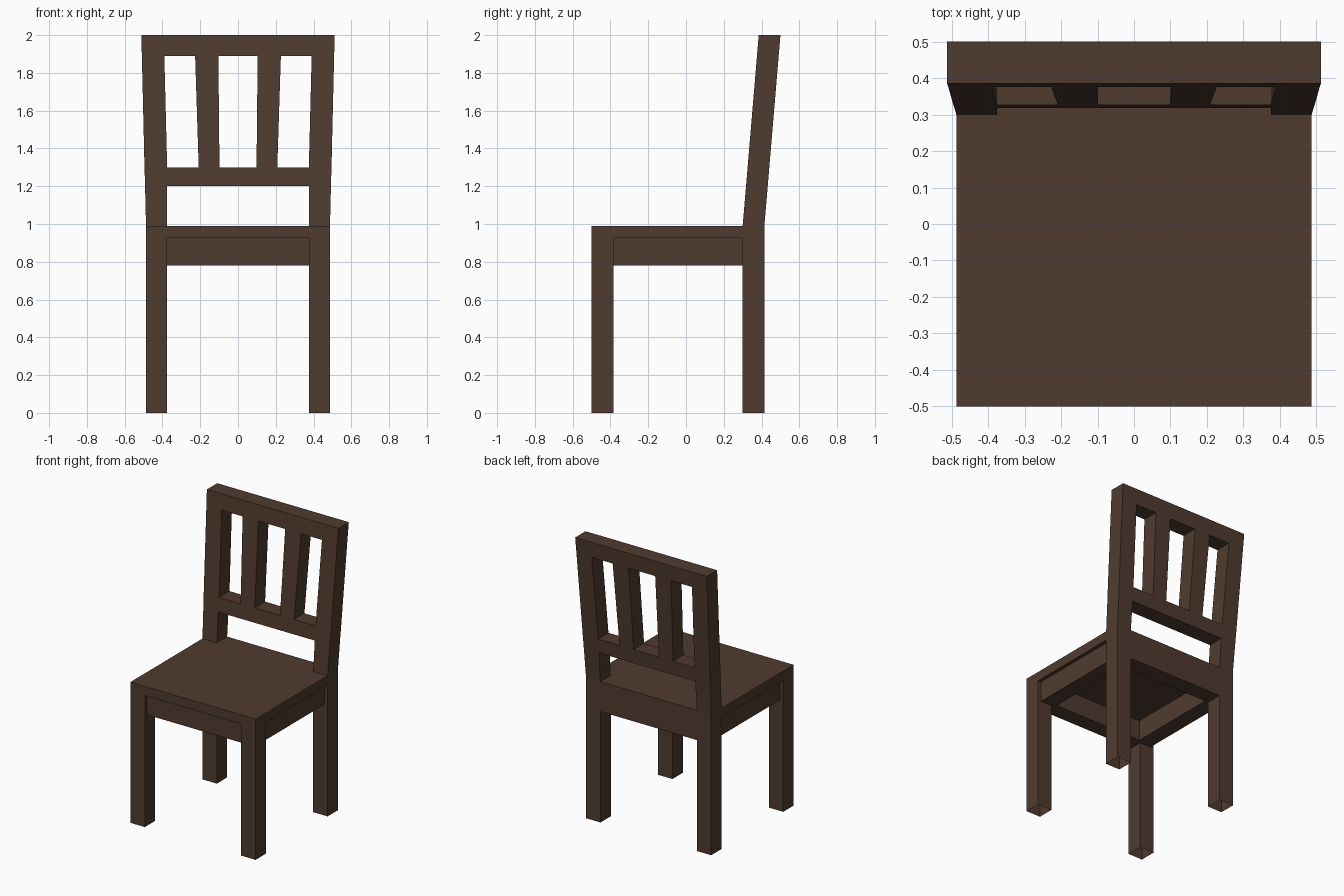
import bpy, bmesh

if "Cube" in bpy.data.objects:
    bpy.data.objects.remove(bpy.data.objects["Cube"])

wood = bpy.data.materials.new("dark brown wood")
wood.diffuse_color = (0.080, 0.044, 0.028, 1)
wood.use_nodes = True
wood.node_tree.nodes["Principled BSDF"].inputs["Base Color"].default_value = wood.diffuse_color


def finish(name, bm):
    bmesh.ops.recalc_face_normals(bm, faces=bm.faces)
    me = bpy.data.meshes.new(name)
    bm.to_mesh(me)
    bm.free()
    me.materials.append(wood)
    ob = bpy.data.objects.new(name, me)
    bpy.context.collection.objects.link(ob)
    return ob


def box(name, x, y, z, open_ends=False):
    bm = bmesh.new()
    bmesh.ops.create_cube(bm, size=1)
    for v in bm.verts:
        v.co = [r[0] if c < 0 else r[1] for c, r in zip(v.co, (x, y, z))]
    bmesh.ops.recalc_face_normals(bm, faces=bm.faces)
    if open_ends:
        ends = [f for f in bm.faces if abs(f.normal.z) > 0.5]
        bmesh.ops.delete(bm, geom=ends, context='FACES_ONLY')
    return finish(name, bm)


W, LEG_IN = 0.487, 0.375            # half width, inner leg side
FRONT, FRONT_IN = -0.50, -0.385     # front leg depth
BACK_IN, BACK = 0.30, 0.415         # back leg depth
APRON_Z, SEAT_Z, TOP_Z = 0.78, 0.925, 0.99
INSET, THICK = 0.025, 0.113

# Seat board
box("seat", (-W, W), (FRONT, BACK), (SEAT_Z, TOP_Z))

# Legs (hollow at the feet) and side aprons, on both sides
for side, s in (("left", -1), ("right", 1)):
    leg_x = sorted((s * LEG_IN, s * W))
    box(f"front_leg_{side}", leg_x, (FRONT, FRONT_IN), (0, SEAT_Z), True)
    box(f"back_leg_{side}", leg_x, (BACK_IN, BACK), (0, SEAT_Z), True)
    apron_x = sorted((s * (W - INSET), s * (W - INSET - THICK)))
    box(f"side_apron_{side}", apron_x, (FRONT_IN, BACK_IN), (APRON_Z, SEAT_Z))

# Front apron is set back, rear apron is flush with the legs
box("front_apron", (-LEG_IN, LEG_IN),
    (FRONT + INSET, FRONT + INSET + THICK), (APRON_Z, SEAT_Z))
box("back_apron", (-LEG_IN, LEG_IN), (BACK_IN, BACK), (APRON_Z, SEAT_Z))

# Backrest: leaning, flaring grid of posts, rails and slats, extruded in depth
# each row: height, then half-widths of post outside/inside, slat outside/inside
rows = [
    (0.99, 0.487, 0.375, 0.204, 0.096),
    (1.20, 0.492, 0.375, 0.206, 0.097),
    (1.30, 0.495, 0.375, 0.208, 0.098),
    (1.89, 0.509, 0.390, 0.227, 0.104),
    (2.00, 0.512, 0.393, 0.230, 0.105),
]
filled = ["#.....#", "#######", "#.#.#.#", "#######"]   # bottom to top
bm = bmesh.new()
grid = []
for z, *half in rows:
    y = BACK_IN + (z - TOP_Z) * 0.085 / 1.01
    xs = [-h for h in half] + half[::-1]
    grid.append([bm.verts.new((x, y, z)) for x in xs])
for r, line in enumerate(filled):
    for c, cell in enumerate(line):
        if cell == "#":
            bm.faces.new((grid[r][c], grid[r][c + 1],
                          grid[r + 1][c + 1], grid[r + 1][c]))
bmesh.ops.delete(bm, geom=[v for v in bm.verts if not v.link_faces], context='VERTS')
ext = bmesh.ops.extrude_face_region(bm, geom=bm.faces[:], use_keep_orig=True)
bmesh.ops.translate(bm, vec=(0, BACK - BACK_IN, 0),
                    verts=[g for g in ext["geom"] if isinstance(g, bmesh.types.BMVert)])
finish("backrest", bm)
